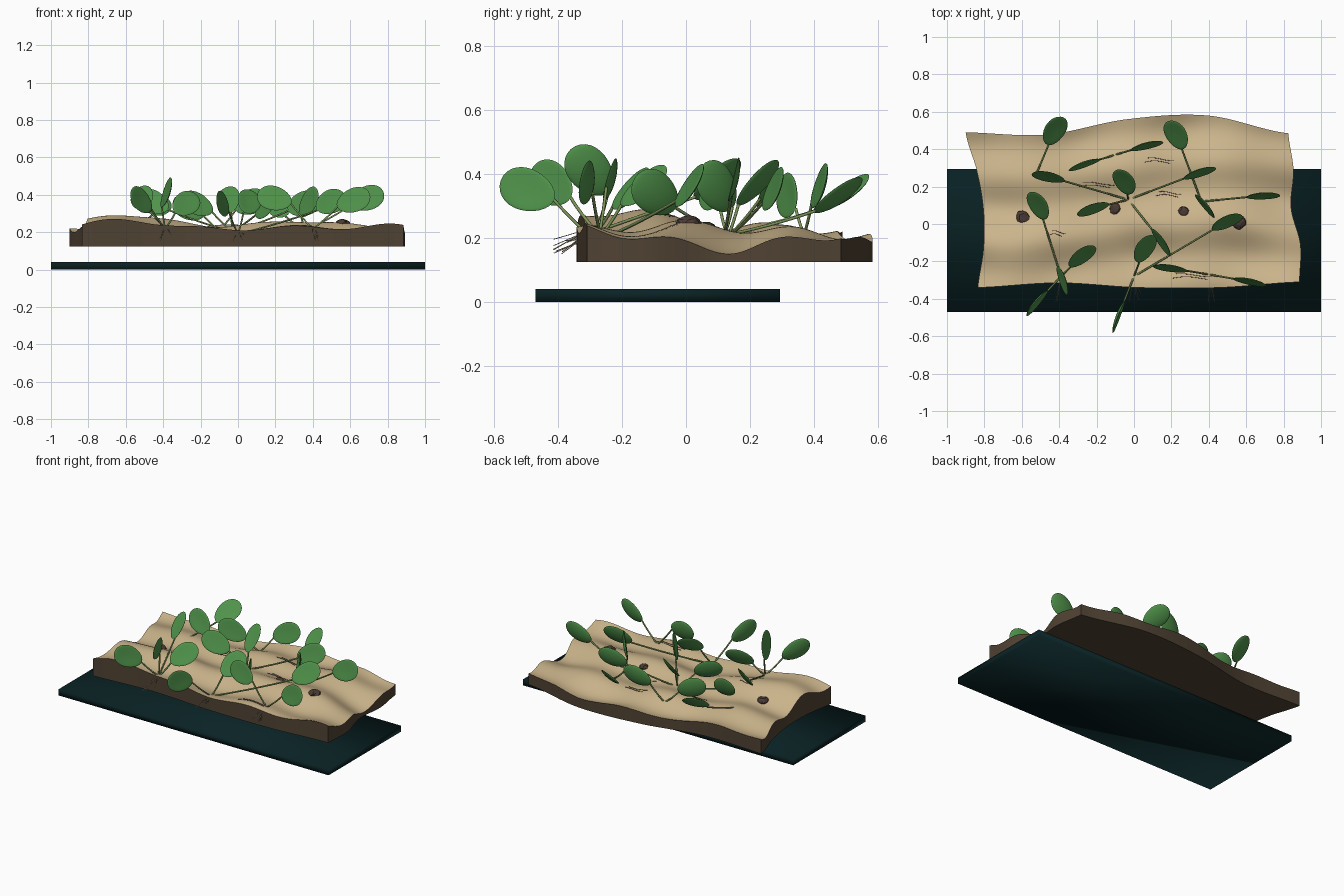
import bpy, bmesh, math, random
from mathutils import Vector, Matrix

random.seed(4)
if "Cube" in bpy.data.objects:
    bpy.data.objects.remove(bpy.data.objects["Cube"])


def material(name, rgb):
    m = bpy.data.materials.new(name)
    m.use_nodes = True
    m.diffuse_color = (*rgb, 1)
    bsdf = next(n for n in m.node_tree.nodes if n.type == 'BSDF_PRINCIPLED')
    bsdf.inputs["Base Color"].default_value = (*rgb, 1)
    bsdf.inputs["Roughness"].default_value = 0.8
    return m


SAND = material("sand", (0.6, 0.46, 0.26))
SOIL = material("dark soil", (0.08, 0.055, 0.033))
PLATE = material("deep teal", (0.003, 0.016, 0.018))
LEAF = material("leaf green", (0.08, 0.29, 0.07))
STEM = material("stem green", (0.2, 0.3, 0.1))
ROOT = material("pale root", (0.5, 0.4, 0.24))
STONE = material("brown stone", (0.07, 0.045, 0.035))


def add_mesh(name, bm, mats, angle):
    me = bpy.data.meshes.new(name)
    bm.to_mesh(me)
    bm.free()
    for m in mats:
        me.materials.append(m)
    ob = bpy.data.objects.new(name, me)
    bpy.context.collection.objects.link(ob)
    bpy.ops.object.select_all(action='DESELECT')
    ob.select_set(True)
    bpy.context.view_layer.objects.active = ob
    bpy.ops.object.shade_smooth_by_angle(angle=math.radians(angle))


def add_tubes(name, paths, radius, mat):
    cu = bpy.data.curves.new(name, 'CURVE')
    cu.dimensions = '3D'
    cu.bevel_depth = radius
    cu.bevel_resolution = 1
    cu.use_fill_caps = True
    for pts in paths:
        sp = cu.splines.new('POLY')
        sp.points.add(len(pts) - 1)
        for p, co in zip(sp.points, pts):
            p.co = (*co, 1)
    cu.materials.append(mat)
    ob = bpy.data.objects.new(name, cu)
    bpy.context.collection.objects.link(ob)


def spline(vals, t):
    # Smooth value through evenly spaced points
    n = len(vals) - 1
    i = min(int(t * n), n - 1)
    f = t * n - i
    a, b, c, d = (vals[max(0, min(n, i + k))] for k in (-1, 0, 1, 2))
    return b + f / 2 * (c - a + f * (2*a - 5*b + 4*c - d + f * (3*(b - c) + d - a)))


def bump(x, y, cx, cy, r):
    return math.exp(-((x - cx)**2 + (y - cy)**2) / (r * r))


def ground(x, y):
    waves = 0.018 * math.cos(19 * (y + 0.04) + 0.9 * math.sin(3 * (x - 0.89)))
    cross = 0.011 * math.sin(12 * x + 2 * math.sin(5 * y))
    hills = (0.09 * bump(x, y, -0.6, -0.2, 0.27) + 0.045 * bump(x, y, 0.4, 0.0, 0.26)
             + 0.03 * bump(x, y, -0.75, 0.45, 0.3) + 0.035 * bump(x, y, 0.85, 0.55, 0.18)
             + 0.025 * bump(x, y, 0.85, -0.33, 0.2) + 0.02 * bump(x, y, -0.1, 0.1, 0.3)
             - 0.025 * bump(x, y, 0.9, 0.15, 0.25))
    return 0.2 + waves + cross + hills


# Base plate
bm = bmesh.new()
bmesh.ops.create_cube(bm, size=1, matrix=Matrix.Translation((0, -0.088, 0.02))
                      @ Matrix.Diagonal((2, 0.765, 0.04, 1)))
add_mesh("base_plate", bm, [PLATE], 180)

# Wavy sand bed with soil sides
LEFT = (-0.835, -0.805, -0.805, -0.84, -0.9)
RIGHT = (0.885, 0.89, 0.84, 0.853, 0.825)
FRONT = (-0.34, -0.315, -0.34, -0.34, -0.31)
BACK = (0.49, 0.478, 0.56, 0.58, 0.485)
bm = bmesh.new()
bmesh.ops.create_grid(bm, x_segments=90, y_segments=50, size=0.5)
for v in bm.verts:
    s, t = (max(0, min(1, c + 0.5)) for c in v.co.xy)
    x = spline(LEFT, t) * (1 - s) + spline(RIGHT, t) * s
    y = spline(FRONT, s) * (1 - t) + spline(BACK, s) * t
    v.co = (x, y, ground(x, y))
rim = [e for e in bm.edges if e.is_boundary]
new = bmesh.ops.extrude_edge_only(bm, edges=rim)["geom"]
for f in new:
    if isinstance(f, bmesh.types.BMFace):
        f.material_index = 1
for v in new:
    if isinstance(v, bmesh.types.BMVert):
        v.co.z = 0.125
low = [e for e in bm.edges if e.is_boundary]
for f in bmesh.ops.edgenet_fill(bm, edges=low)["faces"]:
    f.material_index = 1
bmesh.ops.recalc_face_normals(bm, faces=bm.faces)
add_mesh("sand_bed", bm, [SAND, SOIL], 60)

# Plants: crown position, then leaves as (x, y, z, pitch, flatness seen from above)
PLANTS = [
    ((-0.39, -0.28), [(-0.28, -0.17, .35, 30, .6), (-0.52, -0.42, .37, 28, .2),
                      (-0.38, -0.3, .41, 45, .3), (-0.51, 0.1, .38, 35, .75)]),
    ((0.0, -0.28), [(-0.085, -0.495, .35, 18, .1), (0.056, -0.13, .36, 35, .75),
                    (0.495, 0.013, .36, 28, .5)]),
    ((0.4, -0.27), [(0.195, -0.235, .38, 15, .25), (0.618, -0.307, .37, 20, .22)]),
    ((-0.55, 0.2), [(-0.425, 0.5, .34, 30, .85)]),
    ((-0.03, 0.13), [(-0.05, 0.227, .37, 45, .85), (0.35, 0.275, .35, 22, .3),
                     (-0.22, 0.083, .35, 25, .4), (0.147, -0.094, .34, 30, .25),
                     (-0.457, 0.254, .36, 25, .4)]),
    ((0.36, 0.12), [(0.69, 0.152, .38, 22, .25), (0.227, 0.478, .33, 30, .85),
                    (0.38, 0.1, .36, 45, .2)]),
    ((-0.1, 0.37), [(0.067, 0.42, .36, 25, .25), (-0.265, 0.32, .33, 25, .2)]),
]


def leaf_blade(name, centre, along, normal):
    # Egg-shaped thin blade, slightly cupped
    bm = bmesh.new()
    bmesh.ops.create_uvsphere(bm, u_segments=28, v_segments=12, radius=1)
    for v in bm.verts:
        x, y, z = v.co
        cup = 0.008 * (x * x + y * y) - 0.004
        v.co = (0.095 * x, 0.066 * y * (1 + 0.12 * x), 0.008 * z + cup)
    side = normal.cross(along)
    rot = Matrix((along, side, normal)).transposed().to_4x4()
    bm.transform(Matrix.Translation(centre) @ rot)
    add_mesh(name, bm, [LEAF], 40)


stems, roots = [], []
count = 0
for (cx, cy), leaves in PLANTS:
    crown = Vector((cx, cy, ground(cx, cy) - 0.01))
    for lx, ly, lz, pitch, flat in leaves:
        count += 1
        centre = Vector((lx, ly, lz))
        out = Vector((lx - cx, ly - cy, 0)).normalized()
        p = math.radians(pitch)
        along = out * math.cos(p) + Vector((0, 0, math.sin(p)))
        side = out.cross(Vector((0, 0, 1)))
        if side.y > 0.2 or (abs(side.y) <= 0.2 and side.x < 0):
            side = -side
        up = Vector((0, 0, math.cos(p))) - out * math.sin(p)
        normal = up * flat + side * math.sqrt(1 - flat * flat)
        leaf_blade(f"leaf_{count}", centre, along, normal)
        # Stem bends gently up to the foot of the blade
        end = centre - along * 0.09
        mid = (crown + end) / 2 - Vector((0, 0, 0.012))
        mid.z = max(mid.z, ground(mid.x, mid.y) + 0.005)
        stems.append([crown.lerp(mid, t).lerp(mid.lerp(end, t), t)
                      for t in (i / 8 for i in range(9))])
    # Fine roots reaching out of the front face
    if cy < -0.2:
        for k in range(4):
            tip = Vector((cx + random.uniform(-0.04, 0.04), random.uniform(-0.42, -0.36),
                          random.uniform(0.14, 0.2)))
            roots.append([crown, crown.lerp(tip, 0.5) + Vector((0, 0, 0.01)), tip])
add_tubes("leaf_stems", stems, 0.005, STEM)
add_tubes("fine_roots", roots, 0.0014, ROOT)

# Stones half sunk in the sand
for i, (x, y, r) in enumerate([(-0.595, 0.035, .04), (-0.1, 0.08, .035),
                               (0.265, 0.065, .03), (0.56, 0.01, .04)]):
    bm = bmesh.new()
    bmesh.ops.create_icosphere(bm, subdivisions=2, radius=r)
    for v in bm.verts:
        v.co *= random.uniform(0.85, 1.08)
        v.co.z *= 0.6
    bm.transform(Matrix.Translation((x, y, ground(x, y) - 0.004)))
    add_mesh(f"stone_{i + 1}", bm, [STONE], 0)

# Thin wavy ripple marks lying on the sand
marks = []
for x, y, w in [(0.125, 0.33, .14), (-0.21, 0.2, .17), (0.175, 0.15, .12),
                (0.3, -0.29, .19), (-0.42, -0.06, .07)]:
    for row in range(2):
        line = []
        for i in range(13):
            px = x + w * (i / 12 - 0.5) + 0.02 * row
            py = y + 0.016 * row + 0.008 * math.sin(i / 3 + row)
            line.append((px, py, ground(px, py) + 0.001))
        marks.append(line)
add_tubes("ripple_marks", marks, 0.0014, STONE)
